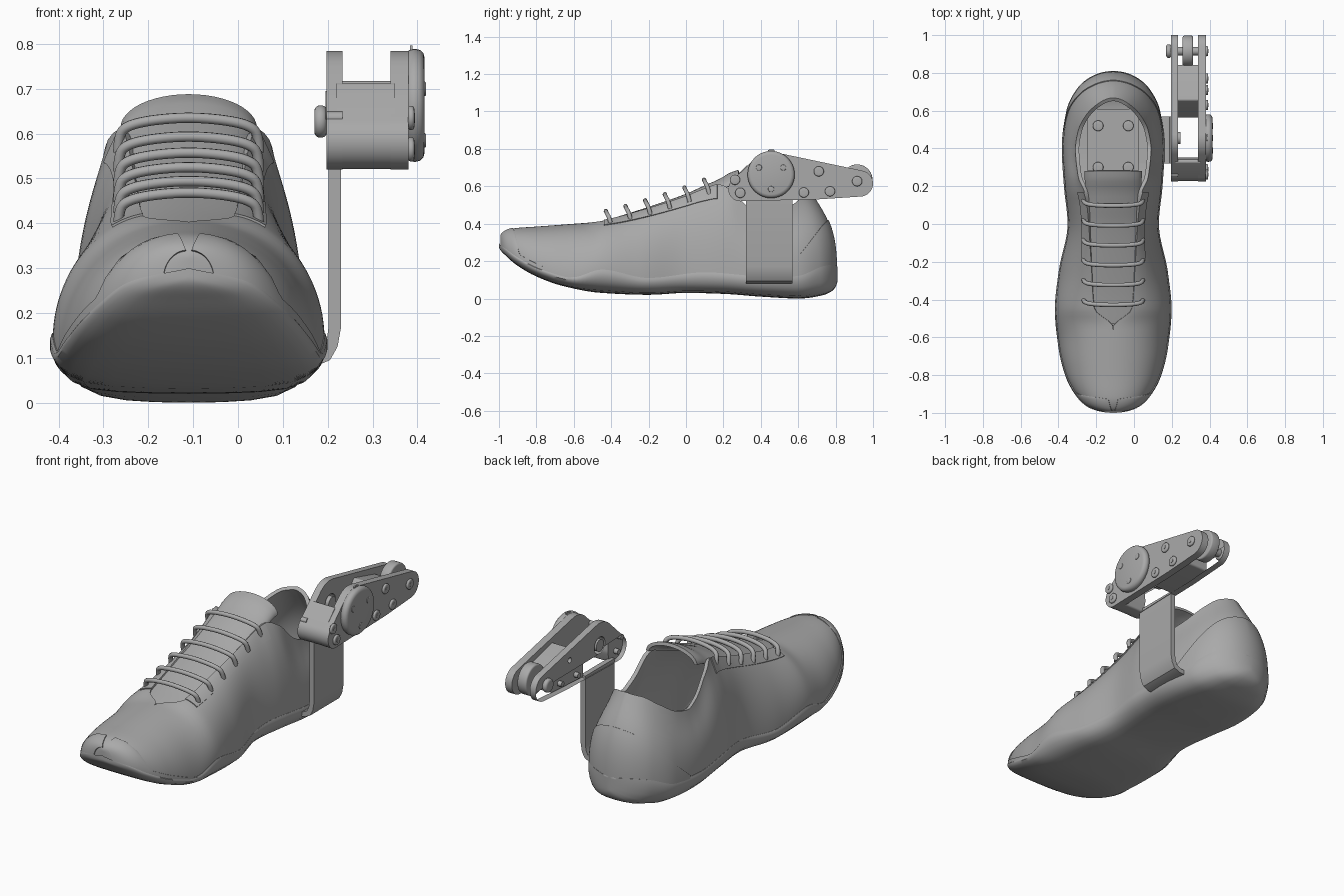
import bpy, bmesh, math
from mathutils import Matrix, Vector
from mathutils.geometry import convex_hull_2d

if "Cube" in bpy.data.objects:
    bpy.data.objects.remove(bpy.data.objects["Cube"])

grey = bpy.data.materials.new("plain grey")
grey.use_nodes = True
colour = (0.4, 0.4, 0.4, 1)
grey.diffuse_color = colour
grey.node_tree.nodes["Principled BSDF"].inputs["Base Color"].default_value = colour

CX = -0.11               # centre plane of the shoe
YM, YR = -0.095, 0.905   # middle and half length of the shoe


def finish(ob, angle=35):
    """Apply modifiers, colour and shade one part."""
    bpy.ops.object.select_all(action='DESELECT')
    ob.select_set(True)
    bpy.context.view_layer.objects.active = ob
    bpy.ops.object.convert(target='MESH')
    ob = bpy.context.object
    ob.data.materials.clear()
    ob.data.materials.append(grey)
    bpy.ops.object.shade_smooth_by_angle(angle=math.radians(angle))
    return ob


def angle_of(y):
    return math.acos(max(-1, min(1, (YM - y) / YR)))


def keyed(*pairs):
    """Monotone smooth curve through (y, value) pairs, rounded at both shoe ends."""
    ts = [angle_of(p[0]) for p in pairs]
    vs = [p[1] for p in pairs]
    n = len(ts)
    d = [(vs[i + 1] - vs[i]) / (ts[i + 1] - ts[i]) for i in range(n - 1)]
    m = [d[0]] + [2 * a * b / (a + b) if a * b > 0 else 0 for a, b in zip(d, d[1:])] + [d[-1]]

    def value(y):
        t = max(ts[0], min(ts[-1], angle_of(y)))
        i = max(k for k in range(n - 1) if ts[k] <= t)
        h = ts[i + 1] - ts[i]
        s = (t - ts[i]) / h
        return ((1 + 2 * s) * (1 - s) ** 2 * vs[i] + s * (1 - s) ** 2 * h * m[i]
                + s * s * (3 - 2 * s) * vs[i + 1] + s * s * (s - 1) * h * m[i + 1])
    return value


def half_loft(name, rows, thickness=0.0, offset=-1):
    """Skin rows of points on the +x half, mirror them and give thickness."""
    bm = bmesh.new()
    grid = [[bm.verts.new(p) for p in row] for row in rows]
    for a, b in zip(grid, grid[1:]):
        for j in range(len(a) - 1):
            bm.faces.new((a[j], b[j], b[j + 1], a[j + 1]))
    bmesh.ops.remove_doubles(bm, verts=bm.verts, dist=0.0005)
    me = bpy.data.meshes.new(name)
    bm.to_mesh(me)
    bm.free()
    ob = bpy.data.objects.new(name, me)
    bpy.context.collection.objects.link(ob)
    ob.location.x = CX
    ob.modifiers.new("mirror", 'MIRROR')
    if thickness:
        sol = ob.modifiers.new("thickness", 'SOLIDIFY')
        sol.thickness, sol.offset = thickness, offset
    return finish(ob, 40)


# Shoe guide curves along y
width = keyed((-1, 0), (-.97, .13), (-.9, .2), (-.8, .25), (-.65, .285), (-.45, .303), (-.25, .283),
              (0, .237), (.2, .256), (.4, .267), (.6, .243), (.72, .185), (.78, .115), (.81, 0))
bottom = keyed((-1, .28), (-.97, .235), (-.9, .175), (-.8, .118), (-.65, .065), (-.45, .03), (-.2, .02),
               (0, .03), (.2, .025), (.4, .01), (.6, 0), (.72, .015), (.78, .04), (.81, .1))
sole_line = keyed((-1, .3), (-.97, .27), (-.9, .22), (-.75, .15), (-.6, .115), (-.45, .155), (-.2, .11),
                  (.1, .14), (.4, .12), (.6, .13), (.72, .17), (.78, .18), (.81, .17))
rim_z = keyed((-1, .32), (-.98, .355), (-.93, .375), (-.8, .385), (-.6, .4), (-.5, .408), (-.4, .425),
              (-.2, .48), (0, .545), (.1, .585), (.18, .61), (.25, .575), (.35, .475), (.43, .44),
              (.55, .455), (.68, .51), (.77, .56), (.81, .575))
rim_x = keyed((-1, 0), (-.55, 0), (-.45, .1), (-.2, .115), (.1, .135), (.18, .155), (.25, .185),
              (.4, .2), (.55, .185), (.68, .14), (.77, .075), (.81, 0))
lean = keyed((-1, .62), (-.55, .62), (-.45, .47), (-.2, .45), (.15, .48), (.3, .3), (.81, .55))
drop = keyed((-1, 0), (-.55, 0), (-.45, .05), (0, .12), (.2, .22), (.4, .35), (.81, .3))


def upper_point(y, u):
    """Point on the upper; the rows fan out around the heel."""
    w, z0, z1, xr = width(y), sole_line(y) - .015, rim_z(y), rim_x(y)
    h = z1 - z0
    k = lean(y)
    base_y = YM + (y - YM) * .992
    rim_y = base_y - .33 * max(0, y - .4)
    pts = [Vector(p) for p in ((w, base_y, z0), (w, base_y, z0 + .56 * h),
                               (xr + k * (w - xr), rim_y + k * (base_y - rim_y), z1 - drop(y) * h),
                               (xr, rim_y, z1))]
    return (pts[0] * (1 - u) ** 3 + pts[1] * 3 * u * (1 - u) ** 2
            + pts[2] * 3 * u * u * (1 - u) + pts[3] * u ** 3)


def sole_row(y):
    w, zb, zs = width(y) * 1.02, bottom(y), sole_line(y)
    h = zs - zb
    profile = [(0, 0), (.3, .01), (.55, .04), (.75, .11), (.88, .25), (.96, .46), (1, .7), (1, .9),
               (.985, 1), (.93, 1), (.9, .75), (0, .75)]
    return [(a * w, y, zb + b * h) for a, b in profile]


stations = [YM - YR * math.cos(math.pi * i / 110) for i in range(111)]
half_loft("sole", [sole_row(y) for y in stations])
half_loft("shoe_upper", [[upper_point(y, j / 24) for j in range(25)] for y in stations], .02)


def overlay(name, y0, y1, low, high, n=40):
    """Thin panel that follows the upper."""
    t0, t1 = angle_of(y0), angle_of(y1)
    ys = [YM - YR * math.cos(t0 + (t1 - t0) * i / n) for i in range(n + 1)]
    rows = [[upper_point(y, low(y) + (high(y) - low(y)) * j / 12) for j in range(13)] for y in ys]
    half_loft(name, rows, .005, 1)


overlay("eyelet_panel", -.44, .17, lambda y: .76, lambda y: 1)
overlay("heel_counter", .5, .81, lambda y: 0, lambda y: .04 + 1.6 * (y - .5))
overlay("toe_guard", -.995, -.55, lambda y: 0,
        lambda y: .3 * (-.53 - y) + .8 * max(0, min(1, (-.89 - y) / .04)) ** 2)

# Tongue
tongue_z = keyed((-.53, .395), (-.4, .428), (-.2, .49), (0, .56), (.1, .605), (.18, .64), (.24, .675), (.28, .688))
rows = []
for i in range(31):
    y = -.53 + .81 * i / 30
    half, sag = .13 + .022 * i / 30, .02 + .055 * (i / 30) ** 2
    rows.append([(half * math.cos(a), y, tongue_z(y) - sag * (1 - math.sin(a)))
                 for a in [math.pi / 2 * j / 12 for j in range(13)]])
half_loft("tongue", rows, .018)

# Laces
for n in range(6):
    y = -.415 + .105 * n
    z = rim_z(y)
    right = [(.157, .015, -.03), (.156, .005, .01), (.135, -.006, .03), (.08, -.012, .042)]
    path = right + [(0, -.014, .048)] + [(-a, b, c) for a, b, c in reversed(right)]
    cu = bpy.data.curves.new("lace", 'CURVE')
    cu.dimensions, cu.bevel_depth, cu.bevel_resolution, cu.use_fill_caps = '3D', .0115, 3, True
    sp = cu.splines.new('NURBS')
    sp.points.add(len(path) - 1)
    for p, (a, b, c) in zip(sp.points, path):
        p.co = (CX + a, y + b, z + c, 1)
    sp.use_endpoint_u, sp.order_u, sp.resolution_u = True, 3, 6
    ob = bpy.data.objects.new("lace_%d" % (n + 1), cu)
    bpy.context.collection.objects.link(ob)
    finish(ob, 60)


def circle(y, z, r, n=40):
    return [Vector((y + r * math.cos(math.tau * k / n), z + r * math.sin(math.tau * k / n)))
            for k in range(n)]


def slab(name, x0, x1, circles, holes=()):
    """Plate in the yz plane: the hull of some circles, with round holes."""
    pts = [p for c in circles for p in circle(*c)]
    loops = [[pts[i] for i in convex_hull_2d(pts)]] + [circle(*h) for h in holes]
    cu = bpy.data.curves.new(name, 'CURVE')
    cu.dimensions, cu.fill_mode, cu.extrude = '2D', 'BOTH', (x1 - x0) / 2
    for loop in loops:
        sp = cu.splines.new('POLY')
        sp.points.add(len(loop) - 1)
        for p, q in zip(sp.points, loop):
            p.co = (q.x, q.y, 0, 1)
        sp.use_cyclic_u = True
    ob = bpy.data.objects.new(name, cu)
    bpy.context.collection.objects.link(ob)
    ob.matrix_world = Matrix(((0, 0, 1, (x0 + x1) / 2), (1, 0, 0, 0), (0, 1, 0, 0), (0, 0, 0, 1)))
    return finish(ob)


def rod(name, centre, r, length, axis='X', bevel=0.0):
    rot = (0, math.pi / 2, 0) if axis == 'X' else (0, 0, 0)
    bpy.ops.mesh.primitive_cylinder_add(vertices=40, radius=r, depth=length, location=centre, rotation=rot)
    ob = bpy.context.object
    ob.name = name
    if bevel:
        mod = ob.modifiers.new("round", 'BEVEL')
        mod.width, mod.segments = bevel, 3
    return finish(ob)


def screw(name, x, y, z):
    """Button head with a socket ring, facing +x."""
    rod(name, (x + .006, y, z), .027, .014, bevel=.006)
    rod(name + "_socket", (x + .013, y, z), .011, .004)


# Bent bracket from the linkage down to the sole
outer = [(.23, .54), (.23, .17), (.222, .125), (.205, .095), (.17, .08), (-.02, .08)]
inner = [(-.02, .105), (.165, .105), (.187, .117), (.198, .14), (.202, .17), (.202, .54)]
bm = bmesh.new()
face = bm.faces.new([bm.verts.new((x, .32, z)) for x, z in outer + inner])
moved = bmesh.ops.extrude_face_region(bm, geom=[face])["geom"]
bmesh.ops.translate(bm, vec=(0, .25, 0), verts=[g for g in moved if isinstance(g, bmesh.types.BMVert)])
bmesh.ops.recalc_face_normals(bm, faces=bm.faces)
mesh = bpy.data.meshes.new("bracket")
bm.to_mesh(mesh)
bm.free()
bracket = bpy.data.objects.new("bracket", mesh)
bpy.context.collection.objects.link(bracket)
finish(bracket)

# Plate inside the shoe with four screws
bpy.ops.mesh.primitive_cube_add(size=1, location=(CX, .4, .115))
insole = bpy.context.object
insole.name = "insole_plate"
insole.scale = (.27, .42, .02)
finish(insole)
for sx in (-1, 1):
    for y in (.3, .52):
        rod("insole_screw", (CX + sx * .08, y, .13), .028, .016, 'Z', .005)
        rod("insole_screw_socket", (CX + sx * .08, y, .138), .011, .006, 'Z')

# Linkage side plates and spacer blocks
outline = [(.29, .584, .064), (.455, .663, .121), (.72, .545, .014), (.93, .615, .07)]
screws = [(.262, .635), (.29, .565), (.63, .567), (.77, .573), (.71, .68)]
slab("inner_plate", .197, .233, outline, [(.455, .663, .045)] + [(y, z, .014) for y, z in screws])
slab("outer_plate", .34, .38, outline)
slab("front_spacer", .22, .35, [(.29, .584, .063), (.33, .7, .012), (.33, .533, .012)])
slab("rear_spacer", .22, .35, [(.575, .543, .012), (.575, .6, .012), (.66, .705, .012),
                               (.83, .66, .012), (.83, .557, .012)])
for y, z in screws:
    screw("plate_screw", .38, y, z)

# Round drive cover with three screws and a tab
rod("drive_cover", (.394, .455, .663), .126, .044, bevel=.02)
for y, z in ((.39, .7), (.52, .7), (.455, .585)):
    rod("cover_screw", (.414, y, z), .016, .01, bevel=.003)
slab("cover_tab", .383, .389, [(.445, .75, .006), (.445, .79, .006), (.467, .75, .006), (.467, .79, .006)])
rod("drive_bush", (.22, .455, .663), .032, .05)

# Roller at the rear fork
rod("roller", (.285, .915, .635), .082, .055, bevel=.008)
rod("axle", (.285, .915, .627), .022, .2)
screw("axle_head_outer", .38, .915, .627)
rod("axle_head_inner", (.184, .915, .627), .036, .028, bevel=.012)
